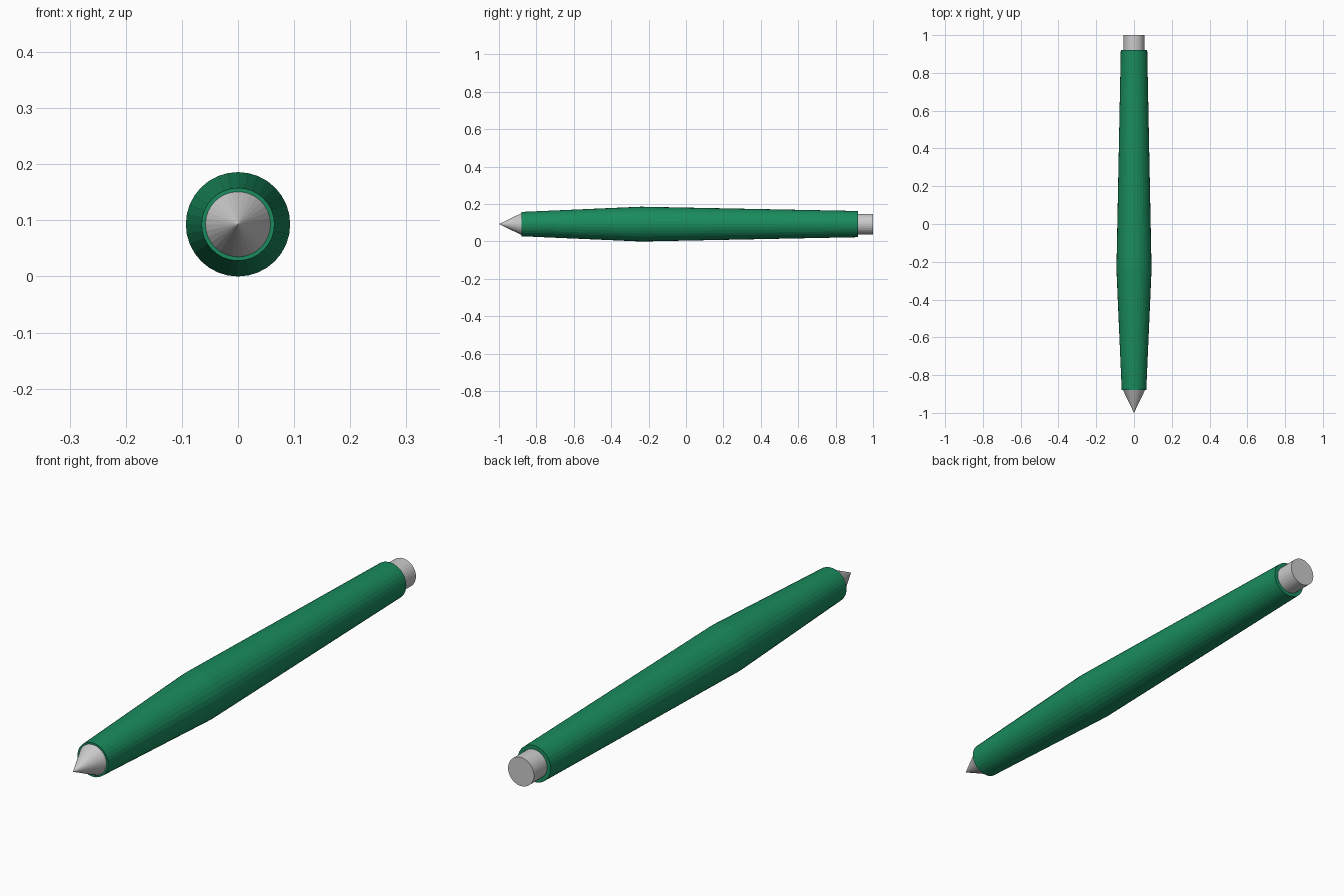
import bpy, bmesh, math

if "Cube" in bpy.data.objects:
    bpy.data.objects.remove(bpy.data.objects["Cube"])

R = 0.093      # widest radius, also the axis height
SIDES = 32

green = bpy.data.materials.new("green")
green.diffuse_color = (0.01, 0.26, 0.11, 1)
green.use_nodes = True
green.node_tree.nodes["Principled BSDF"].inputs["Base Color"].default_value = green.diffuse_color


def lathe(name, profile, material=None):
    """Closed solid of revolution around the pen axis from (y, radius) points."""
    bm = bmesh.new()
    rings = []
    for y, r in profile:
        if r == 0:
            rings.append([bm.verts.new((0, y, R))])
        else:
            rings.append([bm.verts.new((r * math.sin(2 * math.pi * i / SIDES), y,
                                        R + r * math.cos(2 * math.pi * i / SIDES)))
                          for i in range(SIDES)])
    for a, b in zip(rings, rings[1:]):
        for i in range(SIDES):
            j = (i + 1) % SIDES
            if len(a) == 1:
                bm.faces.new((a[0], b[j], b[i]))
            else:
                bm.faces.new((a[i], a[j], b[j], b[i]))
    for ring in (rings[0], rings[-1]):
        if len(ring) > 1:
            bm.faces.new(ring)
    bmesh.ops.recalc_face_normals(bm, faces=bm.faces[:])
    mesh = bpy.data.meshes.new(name)
    bm.to_mesh(mesh)
    bm.free()
    obj = bpy.data.objects.new(name, mesh)
    bpy.context.collection.objects.link(obj)
    if material:
        mesh.materials.append(material)
    return obj


# tapered barrel, widest at the grip
lathe("barrel", [(-0.88, 0.065), (-0.24, R), (0.92, 0.07)], green)
# pointed metal tip
lathe("tip", [(-1.0, 0), (-0.88, 0.058)])
# metal end button
lathe("end_button", [(0.92, 0.055), (1.0, 0.055)])
